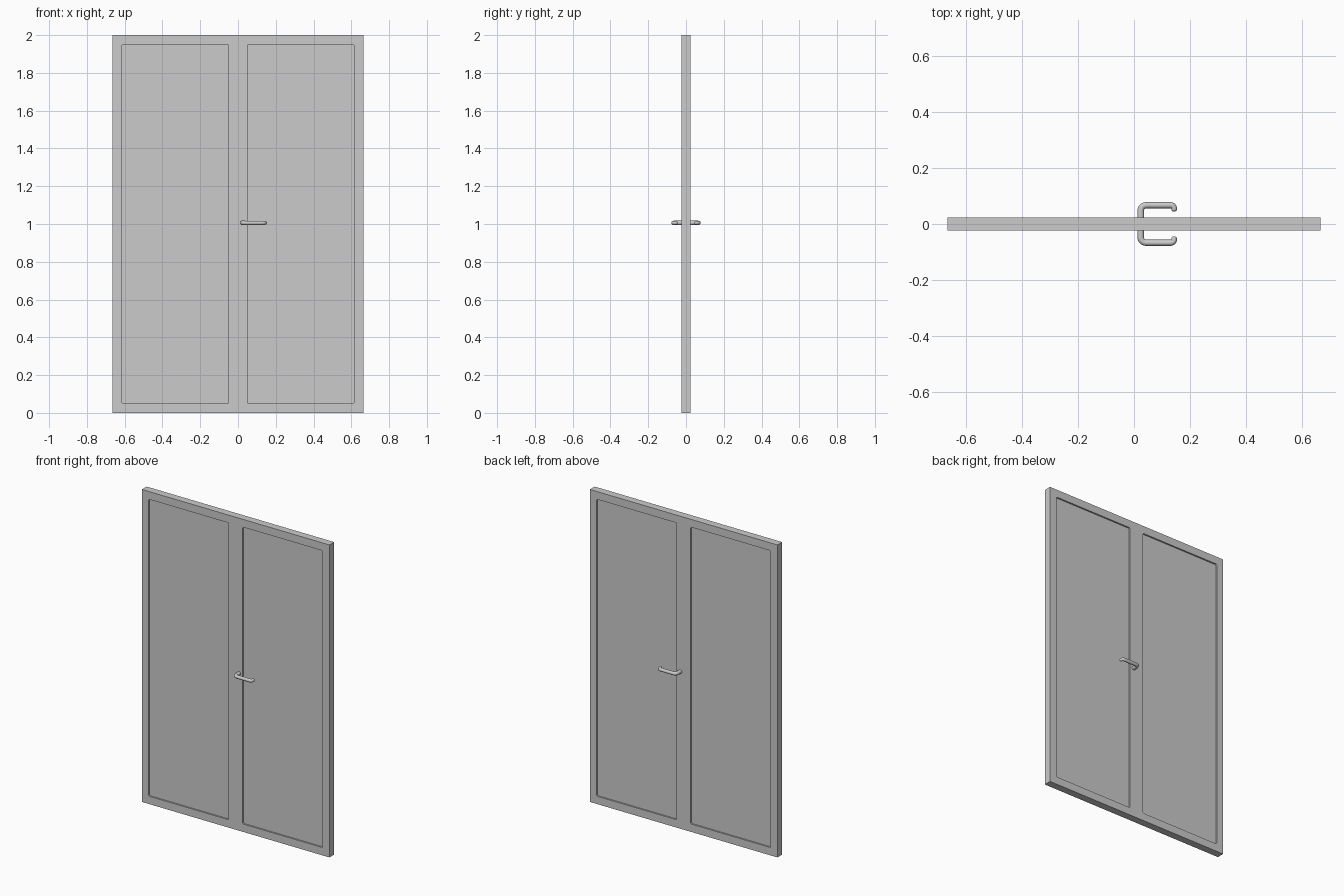
import bpy
import bmesh
import math
from mathutils import Vector

default = bpy.data.objects.get("Cube")
if default:
    bpy.data.objects.remove(default, do_unlink=True)

WIDTH, HEIGHT, HALF_THICK = 1.328, 2.0, 0.024
RECESS = 0.01


def material(name, rgb):
    mat = bpy.data.materials.new(name)
    mat.use_nodes = True
    colour = (*rgb, 1.0)
    mat.diffuse_color = colour
    mat.node_tree.nodes["Principled BSDF"].inputs["Base Color"].default_value = colour
    return mat


grey = material("light grey", (0.6, 0.6, 0.6))


def box(name, centre, size, corner=0.0):
    """Box whose edges along y may be rounded."""
    bm = bmesh.new()
    bmesh.ops.create_cube(bm, size=1.0)
    bmesh.ops.scale(bm, vec=size, verts=bm.verts)
    bmesh.ops.translate(bm, vec=centre, verts=bm.verts)
    if corner:
        edges = [e for e in bm.edges
                 if abs(e.verts[0].co.y - e.verts[1].co.y) > size[1] / 2]
        bmesh.ops.bevel(bm, geom=edges, offset=corner, segments=3,
                        profile=0.5, affect="EDGES")
    mesh = bpy.data.meshes.new(name)
    bm.to_mesh(mesh)
    bm.free()
    obj = bpy.data.objects.new(name, mesh)
    bpy.context.collection.objects.link(obj)
    return obj


# Double door slab with a shallow recessed panel in each leaf, on both faces
slab = box("door_slab", (0, 0, HEIGHT / 2), (WIDTH, 2 * HALF_THICK, HEIGHT))
slab.data.materials.append(grey)
cutters = []
for side in (-1, 1):
    for face in (-1, 1):
        depth = 0.04
        y = face * (HALF_THICK - RECESS + depth / 2)
        cutter = box("panel_cutter", (side * 0.333, y, HEIGHT / 2),
                     (0.566, depth, 1.9), corner=0.008)
        cutter.hide_render = True
        mod = slab.modifiers.new("panel recess", "BOOLEAN")
        mod.operation = "DIFFERENCE"
        mod.solver = "EXACT"
        mod.object = cutter
        cutters.append(cutter)

bpy.context.view_layer.update()
graph = bpy.context.evaluated_depsgraph_get()
recessed = bpy.data.meshes.new_from_object(slab.evaluated_get(graph))
slab.modifiers.clear()
slab.data = recessed
recessed.materials.clear()
recessed.materials.append(grey)
for cutter in cutters:
    bpy.data.objects.remove(cutter, do_unlink=True)


def rounded_path(corners, radii, steps=6):
    """Polyline with each inner corner replaced by a smooth bend."""
    points = [corners[0]]
    for before, corner, after, r in zip(corners, corners[1:], corners[2:], radii):
        a = corner + (before - corner).normalized() * r
        b = corner + (after - corner).normalized() * r
        for i in range(steps + 1):
            t = i / steps
            points.append(a * (1 - t) ** 2 + corner * (2 * t * (1 - t)) + b * t * t)
    return points + [corners[-1]]


def lever_handle(name, face):
    """Round bar lever: post, grip and short return hook with a domed tip."""
    z, reach = 1.006, 0.067
    corners = [Vector((x, y, z)) for x, y in
               ((0.024, 0.018), (0.024, reach), (0.143, reach), (0.143, 0.044))]
    path = rounded_path(corners, (0.022, 0.014))
    radii = [0.012 - 0.002 * i / (len(path) - 1) for i in range(len(path))]
    # Domed tip
    tip, r = path.pop(), radii.pop()
    back = Vector((0, 1, 0))
    for i in range(5):
        a = math.radians(20 * i)
        path.append(tip + back * r * 0.8 * (1 - math.sin(a)))
        radii.append(r * math.cos(a))

    bm = bmesh.new()
    sides, up, rings = 16, Vector((0, 0, 1)), []
    for i, p in enumerate(path):
        along = (path[min(i + 1, len(path) - 1)] - path[max(i - 1, 0)]).normalized()
        across = along.cross(up)
        ring = []
        for k in range(sides):
            a = math.tau * k / sides
            co = p + (across * math.cos(a) + up * math.sin(a)) * radii[i]
            ring.append(bm.verts.new((co.x, co.y * face, co.z)))
        rings.append(ring)
    for low, high in zip(rings, rings[1:]):
        for k in range(sides):
            n = (k + 1) % sides
            bm.faces.new((low[k], low[n], high[n], high[k]))
    bm.faces.new(rings[0])
    bm.faces.new(rings[-1])
    bmesh.ops.recalc_face_normals(bm, faces=bm.faces)
    mesh = bpy.data.meshes.new(name)
    bm.to_mesh(mesh)
    bm.free()
    mesh.materials.append(grey)
    obj = bpy.data.objects.new(name, mesh)
    bpy.context.collection.objects.link(obj)
    bpy.ops.object.select_all(action="DESELECT")
    obj.select_set(True)
    bpy.context.view_layer.objects.active = obj
    bpy.ops.object.shade_smooth_by_angle(angle=math.radians(40))


lever_handle("front_handle", -1)
lever_handle("back_handle", 1)
